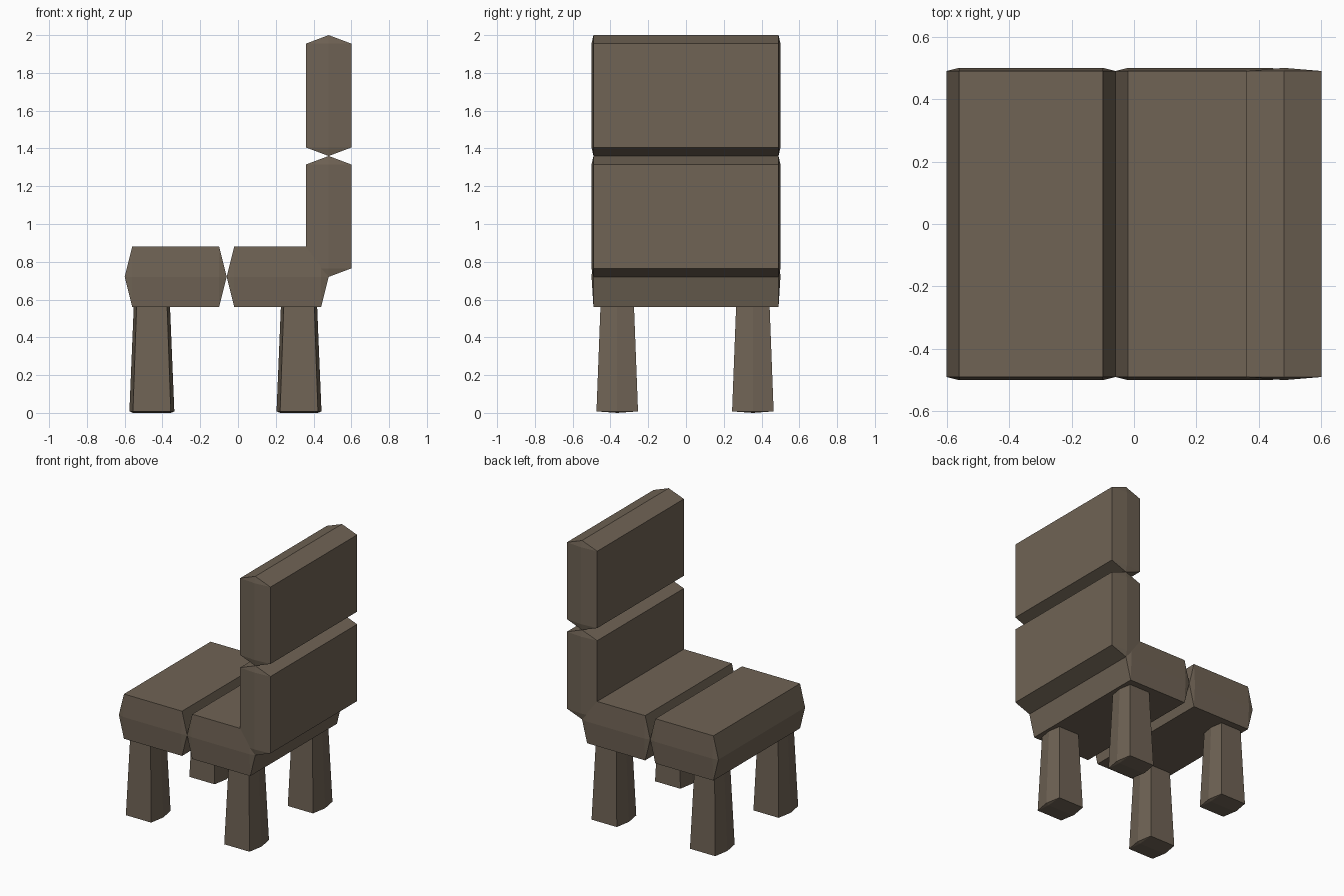
import bpy, bmesh
from mathutils import Vector

if "Cube" in bpy.data.objects:
    bpy.data.objects.remove(bpy.data.objects["Cube"])

brown = bpy.data.materials.new("brown")
brown.diffuse_color = (0.16, 0.125, 0.09, 1)
brown.use_nodes = True
brown.node_tree.nodes["Principled BSDF"].inputs["Base Color"].default_value = brown.diffuse_color


def block(name, centre, axes, u, v, w, tip_u, tip_w, scale=(1, 1, 1, 1)):
    """Bulged block: hexagonal section (pointed along u), ridged end caps along w.
    scale = (u, v) factors at the low end, then at the high end."""
    U, V, W = (Vector([a == k for a in "xyz"]) for k in axes)
    bm = bmesh.new()
    rings = []
    for side, su, sv in ((-1, scale[0], scale[1]), (1, scale[2], scale[3])):
        def point(a, b, c):
            return bm.verts.new(Vector(centre) + U * a * su + V * b * sv + W * c * side)
        ring = [point(a, b, w) for a, b in ((u + tip_u, 0), (u, v), (-u, v),
                                            (-u - tip_u, 0), (-u, -v), (u, -v))]
        r, l = point(u, 0, w + tip_w), point(-u, 0, w + tip_w)
        for f in ((ring[0], ring[1], r), (ring[1], ring[2], l, r), (ring[2], ring[3], l),
                  (ring[3], ring[4], l), (ring[4], ring[5], r, l), (ring[5], ring[0], r)):
            bm.faces.new(f)
        rings.append(ring)
    a, b = rings
    for i in range(6):
        j = (i + 1) % 6
        bm.faces.new((a[i], a[j], b[j], b[i]))
    bmesh.ops.recalc_face_normals(bm, faces=bm.faces)
    mesh = bpy.data.meshes.new(name)
    bm.to_mesh(mesh)
    bm.free()
    mesh.materials.append(brown)
    obj = bpy.data.objects.new(name, mesh)
    bpy.context.collection.objects.link(obj)


# Two seat planks
for name, x in (("front_seat_plank", -0.33), ("rear_seat_plank", 0.21)):
    block(name, (x, 0, 0.72), "xzy", 0.23, 0.16, 0.49, 0.04, 0.01)

# Two backrest planks
for name, z in (("lower_back_plank", 1.04), ("upper_back_plank", 1.68)):
    block(name, (0.48, 0, z), "zxy", 0.275, 0.12, 0.49, 0.045, 0.01)

# Four legs, tapering upwards into the seat
for xn, x in (("left", -0.456), ("right", 0.323)):
    for yn, y in (("front", -0.364), ("back", 0.354)):
        block(f"{yn}_{xn}_leg", (x, y, 0.295), "xyz", 0.10, 0.11, 0.287,
              0.019, 0.008, (1, 1, 0.8, 0.8))
